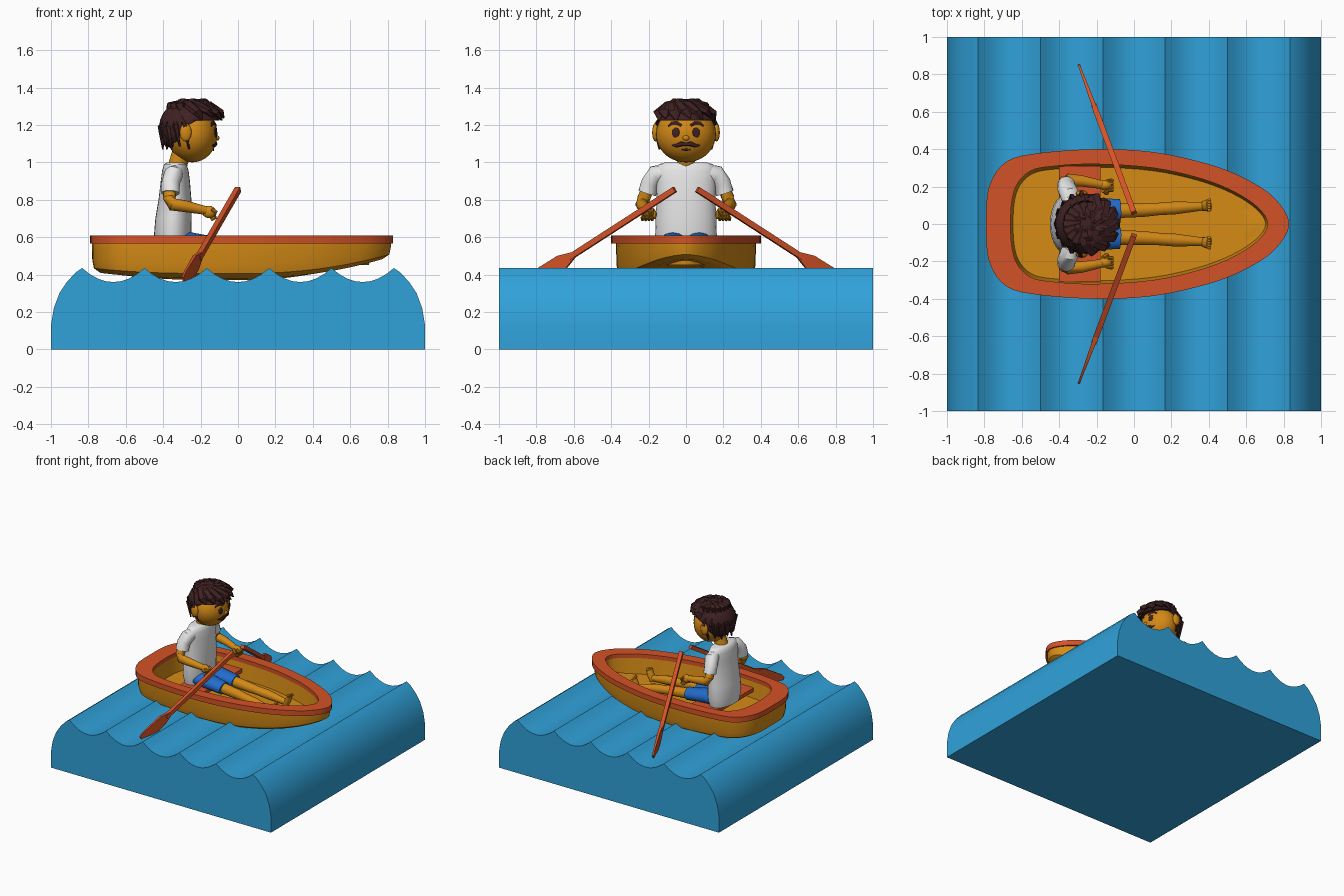
import bpy, bmesh
from math import sin, cos, pi, sqrt, radians
from mathutils import Vector

if "Cube" in bpy.data.objects:
    bpy.data.objects.remove(bpy.data.objects["Cube"])


def material(name, rgb):
    m = bpy.data.materials.new(name)
    m.use_nodes = True
    m.diffuse_color = (*rgb, 1)
    m.node_tree.nodes["Principled BSDF"].inputs["Base Color"].default_value = (*rgb, 1)
    return m


WATER = material("water blue", (.03, .36, .7))
WOOD = material("golden wood", (.67, .26, .008))
RED = material("red orange", (.65, .085, .02))
SKIN = material("skin", (.65, .25, .008))
SHIRT = material("shirt white", (.8, .8, .8))
BLUE = material("shorts blue", (.015, .15, .6))
HAIR = material("dark brown", (.05, .015, .016))


def finish(ob, name, mat, angle):
    ob.name = name
    ob.data.materials.append(mat)
    bpy.ops.object.select_all(action='DESELECT')
    ob.select_set(True)
    bpy.context.view_layer.objects.active = ob
    if angle:
        bpy.ops.object.shade_smooth_by_angle(angle=radians(angle))
    return ob


def loft(name, rings, mat, angle=40, closed=False):
    """Skin equal-length rings; cap the ends unless the loft closes on itself."""
    bm = bmesh.new()
    vs = [[bm.verts.new(p) for p in ring] for ring in rings]
    n = len(vs[0])
    pairs = list(zip(vs, vs[1:])) + ([(vs[-1], vs[0])] if closed else [])
    for a, b in pairs:
        for i in range(n):
            j = (i + 1) % n
            bm.faces.new((a[i], a[j], b[j], b[i]))
    if not closed:
        bm.faces.new(vs[0])
        bm.faces.new(vs[-1])
    bmesh.ops.recalc_face_normals(bm, faces=bm.faces)
    me = bpy.data.meshes.new(name)
    bm.to_mesh(me)
    bm.free()
    ob = bpy.data.objects.new(name, me)
    bpy.context.collection.objects.link(ob)
    return finish(ob, name, mat, angle)


def tube(name, pts, radii, mat, seg=14, angle=40):
    """Sweep along points; a radius may be a pair (upward, sideways). Four sides give a box."""
    pts = [Vector(p) for p in pts]
    rings = []
    for i, (p, r) in enumerate(zip(pts, radii)):
        a, b = r if isinstance(r, tuple) else (r, r)
        d = (pts[min(i + 1, len(pts) - 1)] - pts[max(i - 1, 0)]).normalized()
        ref = Vector((1, 0, 0)) if abs(d.z) > .95 else Vector((0, 0, 1))
        side = d.cross(ref).normalized()
        up = side.cross(d)
        k, off = (sqrt(2), pi / 4) if seg == 4 else (1, 0)
        angles = [off + 2 * pi * t / seg for t in range(seg)]
        rings.append([p + up * a * k * cos(t) + side * b * k * sin(t) for t in angles])
    return loft(name, rings, mat, angle)


def ball(name, loc, scale, mat, normal=None, angle=60, seg=24):
    bpy.ops.mesh.primitive_uv_sphere_add(segments=seg, ring_count=seg // 2, location=loc)
    ob = bpy.context.object
    ob.scale = scale
    if normal:
        ob.rotation_euler = normal.to_track_quat('X', 'Z').to_euler()
    return finish(ob, name, mat, angle)


# Water block: scalloped wave profile swept from front to back
shore = [(1, 0), (1, .13), (.985, .22), (.955, .3), (.915, .36), (.87, .41)]
waves = []
for k in range(5):
    for i in range(8):
        u = -1 + i / 4
        waves.append(((k - 2) / 3 + u / 6, .36 + .075 * u * u))
waves.append((5 / 6, .435))
profile = [(-x, z) for x, z in shore] + waves + shore[::-1]
loft("water", [[(x, y, z) for x, z in profile] for y in (-1, 1)], WATER, 30)


# Boat outlines: half contours smoothed, then mirrored
def outline(half):
    full = half + [(x, -y) for x, y in half[-2:0:-1]]
    n, out = len(full), []
    for i in range(n):
        p = [Vector(full[(i + k) % n]) for k in (-1, 0, 1, 2)]
        for t in (0, .25, .5, .75):
            out.append(.5 * (2 * p[1] + (p[2] - p[0]) * t
                             + (2 * p[0] - 5 * p[1] + 4 * p[2] - p[3]) * t ** 2
                             + (3 * p[1] - p[0] - 3 * p[2] + p[3]) * t ** 3))
    return out


outer = outline([(-.79, 0), (-.775, .2), (-.68, .335), (-.5, .38), (-.2, .4), (.1, .385),
                 (.4, .32), (.6, .24), (.75, .14), (.83, 0)])
inner = outline([(-.66, 0), (-.64, .18), (-.56, .28), (-.42, .31), (-.2, .32), (.1, .3),
                 (.35, .245), (.53, .175), (.66, .09), (.715, 0)])


def ring(shape, sx, sy, height):
    return [(p.x * sx, p.y * sy, height(p.x) if callable(height) else height) for p in shape]


def keel(x):
    return .37 + (.1 * (x / .82) ** 2.2 if x > 0 else .03 * (-x / .8) ** 3)


loft("hull", [
    ring(outer, .8, .5, keel),
    ring(outer, .93, .8, lambda x: keel(x) + .01),
    ring(outer, .975, .9, lambda x: keel(x) + .035),
    ring(outer, .986, .93, lambda x: keel(x) + .08),
    ring(outer, .988, .935, .575),
    ring(inner, 1, 1, .575),
    ring(inner, .98, .95, .45)], WOOD, 35)
loft("rim", [ring(outer, 1, 1, .565), ring(outer, 1, 1, .608),
             ring(inner, 1, 1, .608), ring(inner, 1, 1, .565)], RED, 35, closed=True)
tube("bench", [(-.29, -.31, .515), (-.29, .31, .515)], [(.015, .11)] * 2, RED, 4)

# Torso, neck and head
sections = [(.53, -.35, .09, .15), (.6, -.35, .1, .165), (.7, -.345, .097, .162),
            (.8, -.337, .088, .157), (.9, -.335, .078, .16), (.96, -.335, .07, .163),
            (.99, -.335, .06, .145), (1.0, -.335, .045, .11)]
loft("shirt", [[(cx + rx * cos(t * pi / 14), ry * sin(t * pi / 14), z) for t in range(28)]
               for z, cx, rx, ry in sections], SHIRT, 50)
tube("neck", [(-.33, 0, .96), (-.3, 0, 1.06)], [.05, .05], SKIN)
HEAD, SIZE = Vector((-.245, 0, 1.15)), Vector((.135, .16, .15))
ball("head", HEAD, SIZE, SKIN, seg=36)


def on_face(y, z, lift=0):
    v, w = (y - HEAD.y) / SIZE.y, (z - HEAD.z) / SIZE.z
    u = sqrt(max(0, 1 - v * v - w * w))
    return Vector((HEAD.x + u * SIZE.x + lift, y, z)), Vector((u / SIZE.x, v / SIZE.y, w / SIZE.z))


ball("nose", on_face(0, 1.13)[0], (.012, .018, .014), SKIN, seg=16)
tube("mouth", [on_face(y, 1.068)[0] for y in (-.025, 0, .025)],
     [(.003, .004), (.008, .004), (.003, .004)], HAIR, 8)

for s, side in ((1, "left"), (-1, "right")):
    # Face details
    ball(side + "_ear", (-.28, s * .163, 1.16), (.032, .018, .048), SKIN, seg=16)
    spot, normal = on_face(s * .055, 1.16)
    ball(side + "_eye", spot, (.005, .021, .027), HAIR, normal, seg=20)
    tube(side + "_eyebrow", [on_face(s * y, z)[0] for y, z in
         ((.025, 1.197), (.05, 1.212), (.075, 1.209), (.095, 1.193))],
         [(.008, .005), (.011, .005), (.01, .005), (.004, .004)], HAIR, 8)
    tube(side + "_moustache", [on_face(s * y, z)[0] for y, z in
         ((0, 1.097), (.025, 1.1), (.05, 1.09), (.075, 1.092))],
         [(.01, .008), (.014, .009), (.011, .008), (.003, .003)], HAIR, 8)

    # Arms and hands
    tube(side + "_sleeve", [(-.335, s * .11, .945), (-.345, s * .16, .935),
         (-.36, s * .19, .89), (-.362, s * .208, .835)], [.045, .052, .05, .049], SHIRT)
    tube(side + "_arm", [(-.36, s * .2, .87), (-.368, s * .225, .81), (-.35, s * .235, .775),
         (-.28, s * .23, .765), (-.17, s * .21, .742)], [.034, .035, .035, .031, .023], SKIN)
    ball(side + "_palm", (-.155, s * .207, .735), (.038, .027, .033), SKIN, seg=16)
    for f in range(4):
        y = s * (.232 - .017 * f)
        tube(side + "_finger", [(-.14, y, .75), (-.118, y, .735), (-.122, y, .705),
             (-.145, y, .692)], [.009, .011, .011, .008], SKIN, 8)
    tube(side + "_thumb", [(-.165, s * .18, .745), (-.145, s * .165, .725),
         (-.14, s * .17, .7)], [.012, .012, .008], SKIN, 8)

    # Legs and feet
    tube(side + "_shorts", [(-.38, s * .07, .575), (-.25, s * .07, .57), (-.075, s * .076, .545)],
         [(.05, .075), (.055, .075), (.048, .058)], BLUE)
    tube(side + "_leg", [(-.1, s * .072, .545), (.05, s * .075, .53), (.13, s * .08, .52),
         (.22, s * .086, .51), (.37, s * .095, .485)], [.042, .038, .034, .035, .023], SKIN)
    tube(side + "_foot", [(.365, s * .095, .465), (.385, s * .098, .5), (.402, s * .1, .545)],
         [.024, (.024, .03), (.015, .034)], SKIN)
    for t in range(5):
        ball(side + "_toe", (.403, s * (.074 + .0135 * t), .556 - .004 * t),
             (.011, .009, .013), SKIN, seg=10)

    # Oars
    grip, throat = Vector((0, s * .06, .855)), Vector((-.205, s * .61, .5))
    tube(side + "_oar_shaft", [grip, throat.lerp(grip, -.04)], [.015, .015], RED, 4)
    tube(side + "_oar_blade", [grip.lerp(throat, t) for t in (.98, 1.1, 1.36, 1.41)],
         [(.015, .012), (.042, .01), (.045, .006), (.035, .005)], RED, 4, 30)

# Hair: cap that stops at the hairline, with overlapping locks
cap = ball("hair_cap", (0, 0, 0), (1, 1, 1), HAIR, angle=30)
cap.scale = (1, 1, 1)
for v in cap.data.vertices:
    p = Vector((-.262 + .16 * v.co.x, .16 * v.co.y, 1.188 + .15 * v.co.z))
    hairline = 1.07 + .155 * min(1, max(0, (p.x + .33) / .08))
    v.co = (p.x, p.y, max(p.z, hairline))


def lock(angle, reach, low, swirl, width):
    def at(turn, radius, z):
        a = radians(angle + turn)
        return (-.255 + radius * cos(a), radius * sin(a) * .96, z)
    tube("hair_lock", [at(-swirl, .03, 1.325), at(-swirl / 2, .105, 1.305),
                       at(0, .155, (1.285 + low) / 2 + .01), at(swirl / 4, reach, low)],
         [(.014, width * .6), (.022, width), (.02, width), (.004, .006)], HAIR, 6, 0)


for i in range(9):
    lock(100 + 20 * i, .148, 1.07 + .015 * (i % 2), 30, .036)
for i in range(7):
    lock(-75 + 25 * i, .155 + .025 * cos(radians(-75 + 25 * i)), 1.225 + .012 * (i % 2), 30, .038)
for i in range(6):
    a = radians(60 * i)
    tube("crown_lock", [(-.24 + .02 * cos(a), .02 * sin(a), 1.325),
         (-.24 + .065 * cos(a + .4), .065 * sin(a + .4), 1.325),
         (-.24 + .115 * cos(a + .8), .115 * sin(a + .8), 1.305)],
         [(.01, .02), (.018, .03), (.004, .006)], HAIR, 6, 0)
